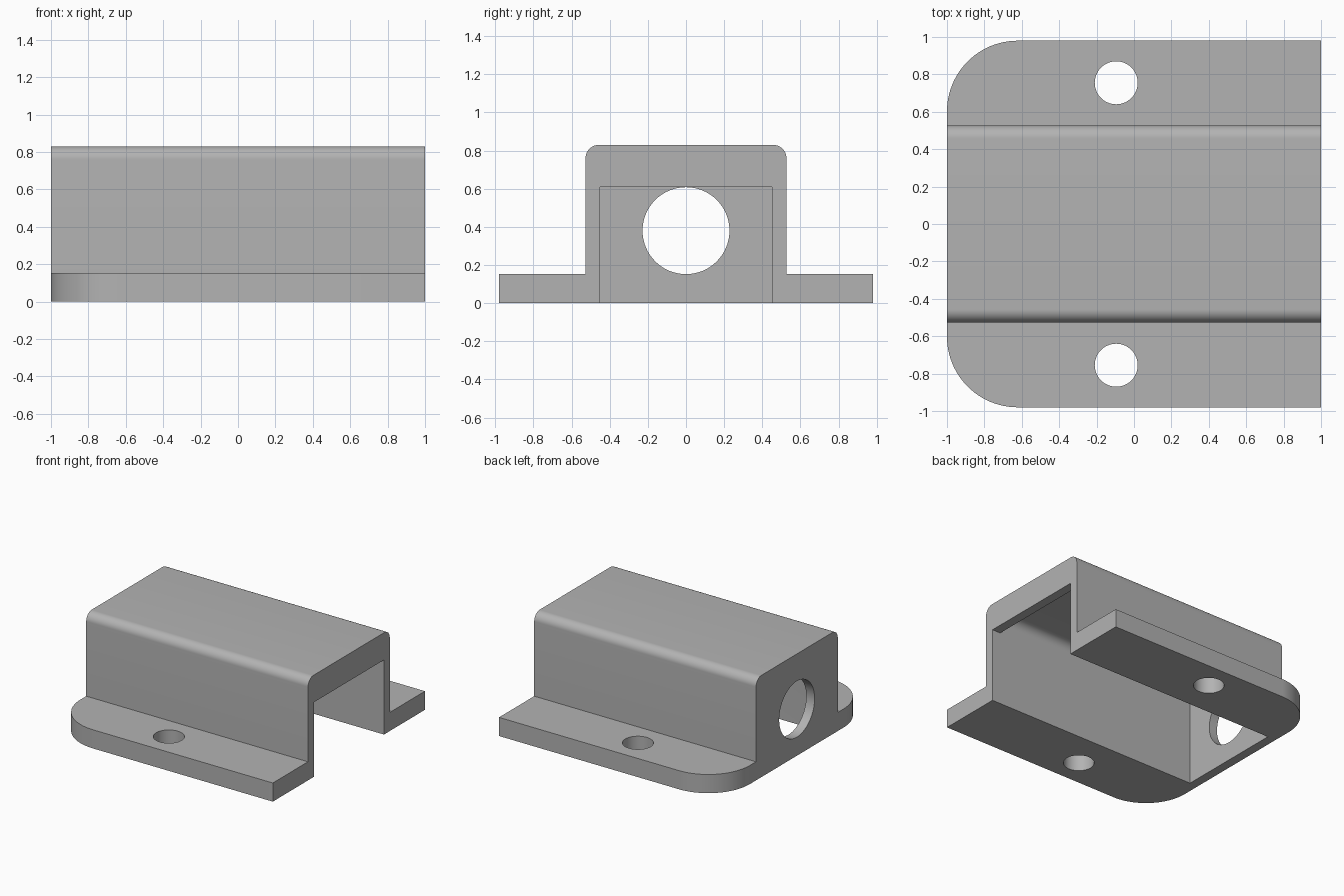
import bpy, bmesh, math
from mathutils import Vector

cube = bpy.data.objects.get("Cube")
if cube:
    bpy.data.objects.remove(cube, do_unlink=True)

# Main sizes
HALF_Y, PLATE_H, CORNER_R = 0.98, 0.152, 0.378
HOOD_Y, HOOD_H, WALL = 0.527, 0.83, 0.075
CAVITY_Y, LIP_Z = HOOD_Y - WALL, 0.608

grey = bpy.data.materials.new("plain grey")
grey.use_nodes = True
colour = (0.45, 0.45, 0.45, 1)
grey.diffuse_color = colour
grey.node_tree.nodes["Principled BSDF"].inputs["Base Color"].default_value = colour


def prism(name, corners, start, direction):
    """Extrude a closed outline of 3D points along a direction."""
    bm = bmesh.new()
    face = bm.faces.new([bm.verts.new(Vector(c) + Vector(start)) for c in corners])
    grown = bmesh.ops.extrude_face_region(bm, geom=[face])["geom"]
    bmesh.ops.translate(bm, vec=direction,
                        verts=[v for v in grown if isinstance(v, bmesh.types.BMVert)])
    bmesh.ops.recalc_face_normals(bm, faces=bm.faces)
    mesh = bpy.data.meshes.new(name)
    bm.to_mesh(mesh)
    bm.free()
    mesh.materials.append(grey)
    obj = bpy.data.objects.new(name, mesh)
    bpy.context.collection.objects.link(obj)
    return obj


def arc(cx, cy, r, a0, a1, steps):
    return [(cx + r * math.cos(math.radians(a0 + (a1 - a0) * i / steps)),
             cy + r * math.sin(math.radians(a0 + (a1 - a0) * i / steps)))
            for i in range(steps + 1)]


def arch(half, bottom, top, r):
    """Outline in the yz plane with two rounded top corners."""
    pts = [(-half, bottom), (half, bottom)]
    pts += arc(half - r, top - r, r, 0, 90, 12) + arc(r - half, top - r, r, 90, 180, 12)
    return [(0, y, z) for y, z in pts]


def combine(target, tool, operation):
    mod = target.modifiers.new(operation, 'BOOLEAN')
    mod.operation, mod.object, mod.solver = operation, tool, 'EXACT'
    bpy.context.view_layer.objects.active = target
    bpy.ops.object.modifier_apply(modifier=mod.name)
    bpy.data.objects.remove(tool, do_unlink=True)


# Base plate, rounded at the closed end
outline = [(1, -HALF_Y), (1, HALF_Y)]
outline += arc(CORNER_R - 1, HALF_Y - CORNER_R, CORNER_R, 90, 180, 24)
outline += arc(CORNER_R - 1, CORNER_R - HALF_Y, CORNER_R, 180, 270, 24)
housing = prism("mounting_housing", [(x, y, 0) for x, y in outline], (0, 0, 0), (0, 0, PLATE_H))

# Hood over the plate
hood = prism("hood", arch(HOOD_Y, 0, HOOD_H, 0.07), (-1, 0, 0), (2, 0, 0))
combine(housing, hood, 'UNION')

# Inner chamber, leaving the end wall and the lip above the mouth
chamber = prism("chamber", arch(CAVITY_Y, -0.1, HOOD_H - WALL, 0.07),
                (WALL - 1, 0, 0), (2 - 2 * WALL, 0, 0))
combine(housing, chamber, 'DIFFERENCE')
mouth = [(0, -CAVITY_Y, -0.1), (0, CAVITY_Y, -0.1), (0, CAVITY_Y, LIP_Z), (0, -CAVITY_Y, LIP_Z)]
combine(housing, prism("mouth", mouth, (0.8, 0, 0), (0.4, 0, 0)), 'DIFFERENCE')

# Round port in the end wall
port = [(0, y, z) for y, z in arc(0, 0.38, 0.228, 0, 360, 64)[:-1]]
combine(housing, prism("port", port, (-1.1, 0, 0), (0.3, 0, 0)), 'DIFFERENCE')

# Screw holes in the flanges
for side in (-1, 1):
    hole = [(x, y, 0) for x, y in arc(-0.095, side * 0.755, 0.115, 0, 360, 48)[:-1]]
    combine(housing, prism("screw_hole", hole, (0, 0, -0.1), (0, 0, 0.4)), 'DIFFERENCE')

# Smooth the round surfaces, keep the edges crisp
bpy.ops.object.select_all(action='DESELECT')
housing.select_set(True)
bpy.context.view_layer.objects.active = housing
bpy.ops.object.shade_smooth_by_angle(angle=math.radians(30))
